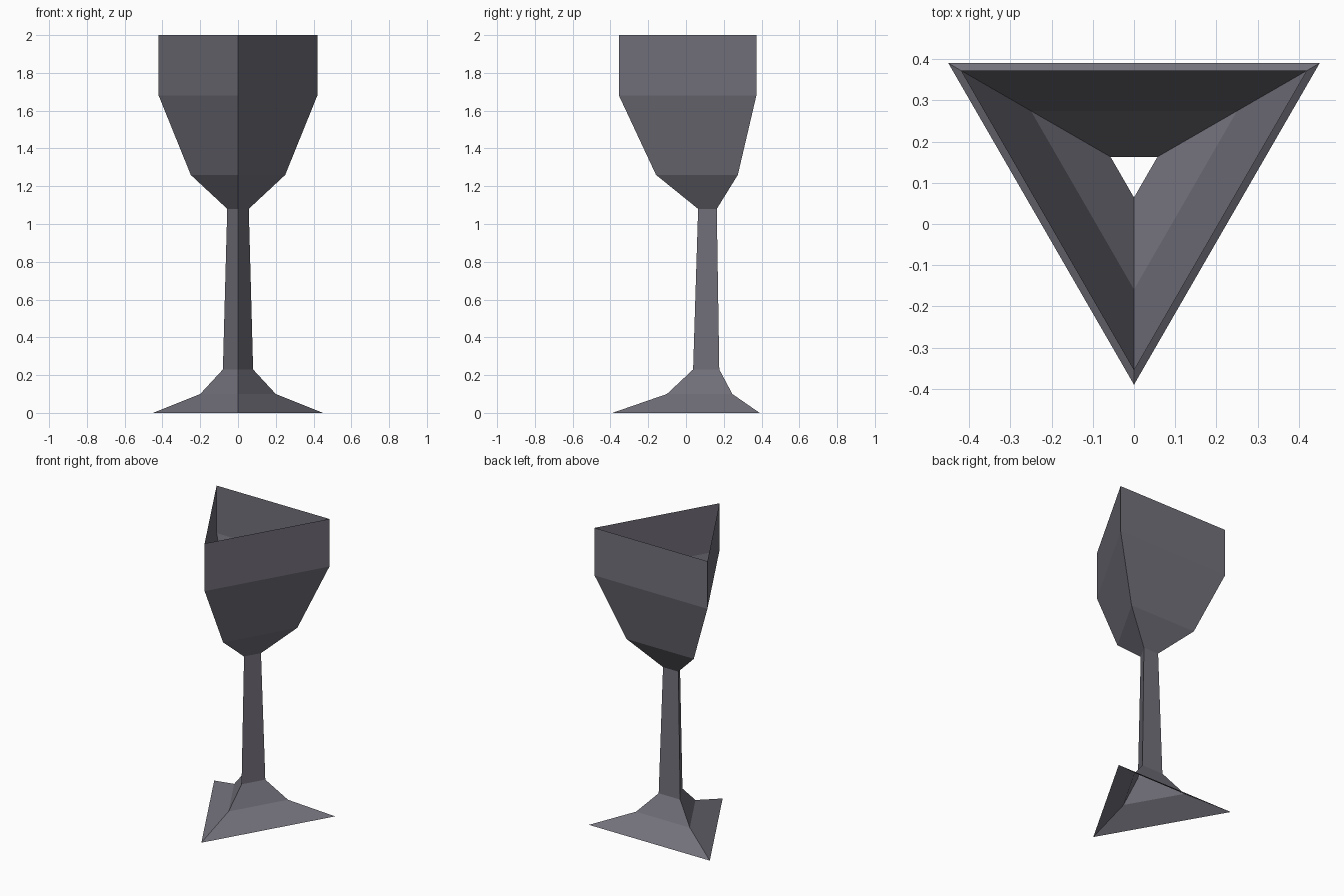
import bpy
import math

if "Cube" in bpy.data.objects:
    bpy.data.objects.remove(bpy.data.objects["Cube"])

CENTRE_Y = 0.13  # the triangle's centroid, so its bounds centre on y = 0

mat = bpy.data.materials.new("dark grey glass")
mat.diffuse_color = (0.171, 0.165, 0.198, 1.0)
mat.use_nodes = True
mat.node_tree.nodes["Principled BSDF"].inputs["Base Color"].default_value = mat.diffuse_color


def triangular_shell(name, profile):
    """Open three-sided shell through (half_width, z) rings, one corner facing front."""
    verts, faces = [], []
    for half_width, z in profile:
        r = half_width * 2 / math.sqrt(3)
        for k in range(3):
            a = math.radians(-90 + 120 * k)
            verts.append((r * math.cos(a), CENTRE_Y + r * math.sin(a), z))
    for i in range(len(profile) - 1):
        for k in range(3):
            n = (k + 1) % 3
            faces.append((3 * i + k, 3 * i + n, 3 * i + 3 + n, 3 * i + 3 + k))
    mesh = bpy.data.meshes.new(name)
    mesh.from_pydata(verts, [], faces)
    mesh.materials.append(mat)
    obj = bpy.data.objects.new(name, mesh)
    bpy.context.collection.objects.link(obj)
    return obj


# Flared foot, open underneath
triangular_shell("foot", [(0.45, 0.0), (0.20, 0.10), (0.08, 0.23)])
# Tapering hollow stem
triangular_shell("stem", [(0.08, 0.23), (0.057, 1.08)])
# Bowl, open at the rim and into the stem
triangular_shell("bowl", [(0.057, 1.08), (0.25, 1.26), (0.42, 1.68), (0.42, 2.0)])
